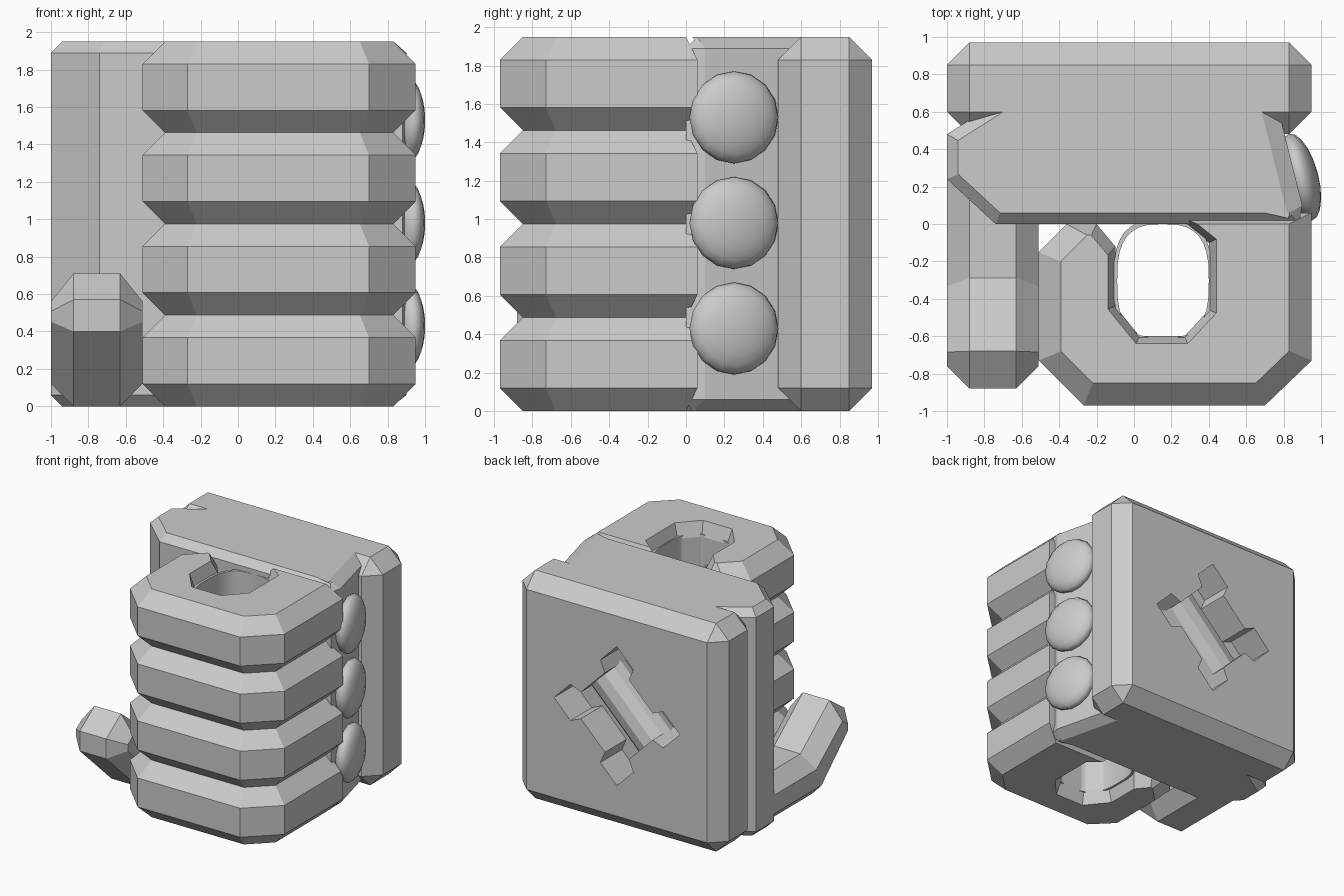
import bpy
import bmesh
import math
from mathutils import Matrix, Vector

cube = bpy.data.objects.get("Cube")
if cube:
    bpy.data.objects.remove(cube, do_unlink=True)

grey = bpy.data.materials.new("plain grey")
grey.use_nodes = True
grey.diffuse_color = (0.6, 0.6, 0.6, 1)
grey.node_tree.nodes["Principled BSDF"].inputs["Base Color"].default_value = (0.6, 0.6, 0.6, 1)

TOP = 1.95
C = 0.12


def finish(name, bm):
    bmesh.ops.recalc_face_normals(bm, faces=bm.faces)
    mesh = bpy.data.meshes.new(name)
    bm.to_mesh(mesh)
    bm.free()
    mesh.materials.append(grey)
    obj = bpy.data.objects.new(name, mesh)
    bpy.context.collection.objects.link(obj)
    return obj


def inset(outline):
    """Move every edge of an outline inward by its own chamfer width."""
    pts = [Vector(p[:2]) for p in outline]
    n = len(pts)
    area = sum(pts[i - 1].cross(pts[i]) for i in range(n))
    sign = 1 if area > 0 else -1
    lines = []
    for i, p in enumerate(pts):
        d = (pts[(i + 1) % n] - p).normalized()
        lines.append((p + Vector((-d.y, d.x)) * sign * outline[i][2], d))
    result = []
    for i in range(n):
        (p, d), (q, e) = lines[i - 1], lines[i]
        result.append(p + d * ((q - p).cross(e) / d.cross(e)))
    return pts, result


def chamfered_prism(name, outline, lo, hi, c, place):
    """Outline (u, v, edge chamfer) swept from lo to hi with chamfered ends."""
    full, small = inset(outline)
    bm = bmesh.new()
    loops = [[bm.verts.new(place(p.x, p.y, h)) for p in pts]
             for pts, h in ((small, lo), (full, lo + c), (full, hi - c), (small, hi))]
    n = len(full)
    for a, b in zip(loops, loops[1:]):
        for i in range(n):
            j = (i + 1) % n
            bm.faces.new((a[i], a[j], b[j], b[i]))
    bm.faces.new(loops[0])
    bm.faces.new(loops[-1])
    return finish(name, bm)


def upright(u, v, h):
    return (u, v, h)


def sideways(u, v, h):
    return (h, u, v)


# Wrist block: a box with every edge chamfered
bm = bmesh.new()
bmesh.ops.create_cube(bm, size=1, matrix=Matrix.Translation((-0.025, 0.725, TOP / 2))
                      @ Matrix.Diagonal((1.95, 0.49, TOP, 1)))
bmesh.ops.bevel(bm, geom=bm.edges[:], offset=C, segments=1, affect='EDGES')
wrist = finish("wrist_block", bm)

# Pinched diamond socket in the back of the wrist
a, b, w = 0.42, 0.32, 0.2
quarter = [(a, -a), (a, -w), (b, -w * 0.8), (b, w * 0.8), (a, w)]
bm = bmesh.new()
ring = []
for k in range(4):
    turn = Matrix.Rotation(k * math.pi / 2 + math.pi / 4, 2)
    for p in quarter:
        q = turn @ Vector(p)
        ring.append(bm.verts.new((q.x - 0.025, 0.68, q.y + TOP / 2)))
base = bm.faces.new(ring)
ext = bmesh.ops.extrude_face_region(bm, geom=[base])
bmesh.ops.translate(bm, vec=(0, 0.4, 0),
                    verts=[v for v in ext["geom"] if isinstance(v, bmesh.types.BMVert)])
cutter = finish("socket_cutter", bm)
cutter.hide_render = True
cutter.hide_viewport = True
cut = wrist.modifiers.new("socket", 'BOOLEAN')
cut.operation = 'DIFFERENCE'
cut.solver = 'EXACT'
cut.object = cutter

# Bar across the socket
bm = bmesh.new()
bmesh.ops.create_cone(bm, cap_ends=True, segments=12, radius1=0.17, radius2=0.17, depth=0.8,
                      matrix=Matrix.Translation((-0.025, 0.75, TOP / 2))
                      @ Matrix.Rotation(math.pi / 4, 4, 'Y'))
finish("socket_bar", bm)

# Palm slab
s = 0.06
palm = [(-0.7, 0.67, s), (-1, 0.48, s), (-1, 0.24, s), (-0.74, 0, s), (0.88, 0, s),
        (0.9, 0.1, 0.09), (0.77, 0.62, 0), (0.6, 0.67, 0)]
chamfered_prism("palm", palm, 0, TOP, s, upright)

# Four curled fingers
g = 0.04
finger = [(0.95, 0.06, C), (0.95, -0.73, C), (0.7, -0.97, C), (-0.27, -0.97, C),
          (-0.51, -0.73, C), (-0.51, -0.15, C), (-0.36, 0, s), (-0.2, 0, s),
          (-0.1, -0.12, g), (-0.1, -0.44, g), (0.03, -0.6, g), (0.27, -0.6, g),
          (0.4, -0.46, g), (0.4, -0.1, g), (0.2, 0.06, s)]
# the outline runs clockwise, so the last edge closes on the palm
step = TOP / 4
for i in range(4):
    chamfered_prism(f"finger_{i + 1}", finger, i * step, (i + 1) * step, C, upright)

# Rounded grip hole lining
bm = bmesh.new()
N = 32


def oval(scale, z):
    loop = []
    for i in range(N):
        t = 2 * math.pi * i / N
        c, r = math.cos(t), math.sin(t)
        loop.append(bm.verts.new((
            0.155 + 0.245 * scale * math.copysign(abs(c) ** 0.7, c),
            -0.305 + 0.305 * scale * math.copysign(abs(r) ** 0.7, r), z)))
    return loop


loops = [oval(1, 0.1), oval(1, TOP - 0.1), oval(1.08, TOP - 0.1), oval(1.08, 0.1)]
for k in range(4):
    p, q = loops[k], loops[(k + 1) % 4]
    for i in range(N):
        j = (i + 1) % N
        bm.faces.new((p[i], p[j], q[j], q[i]))
lining = finish("grip_lining", bm)

# Thumb, bent upward at the tip
thumb = [(0.4, 0, C), (-0.45, 0, C), (-0.88, 0.4, C), (-0.88, 0.57, C), (-0.68, 0.71, C),
         (-0.29, 0.4, C), (0.4, 0.4, C)]
chamfered_prism("thumb", thumb, -1, -0.51, C, sideways)

# Three domed knuckle studs on the slanted side of the palm
studs = []
for i in range(3):
    bm = bmesh.new()
    bmesh.ops.create_uvsphere(bm, u_segments=16, v_segments=10, radius=1)
    place = (Matrix.Translation((0.89, 0.25, 0.43 + 0.55 * i))
             @ Matrix.Rotation(math.radians(15), 4, 'Z')
             @ Matrix.Diagonal((0.095, 0.24, 0.24, 1))
             @ Matrix.Rotation(math.pi / 2, 4, 'Y'))
    bmesh.ops.transform(bm, matrix=place, verts=bm.verts)
    studs.append(finish(f"knuckle_stud_{i + 1}", bm))

# Smooth shading on the rounded parts only
bpy.ops.object.select_all(action='DESELECT')
for obj in studs + [lining]:
    obj.select_set(True)
bpy.context.view_layer.objects.active = lining
bpy.ops.object.shade_smooth_by_angle(angle=math.radians(50))
